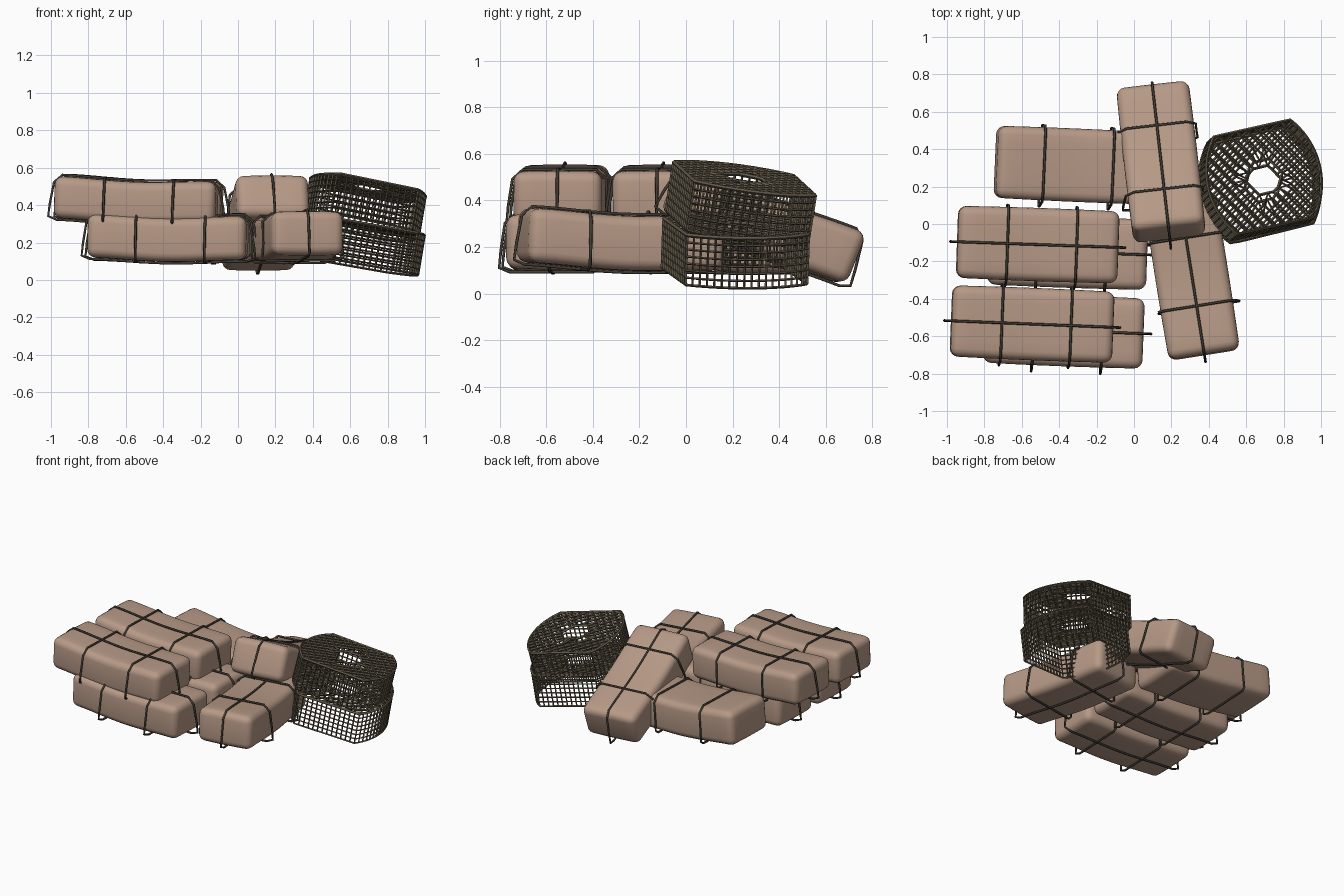
import bpy, bmesh, math
from mathutils import Matrix, Vector

if "Cube" in bpy.data.objects:
    bpy.data.objects.remove(bpy.data.objects["Cube"])

R = math.radians


def material(name, rgb):
    m = bpy.data.materials.new(name)
    m.diffuse_color = (*rgb, 1)
    m.use_nodes = True
    m.node_tree.nodes["Principled BSDF"].inputs["Base Color"].default_value = m.diffuse_color
    return m


CLOTH = material("tan cloth", (0.47, 0.32, 0.24))
ROPE = material("dark rope", (0.05, 0.042, 0.031))
WICKER = material("dark wicker", (0.12, 0.097, 0.064))


def add_object(name, data, mat, matrix):
    data.materials.append(mat)
    ob = bpy.data.objects.new(name, data)
    ob.matrix_world = matrix
    bpy.context.collection.objects.link(ob)
    return ob


def sag(x, length):
    return -0.008 * math.cos(2 * math.pi * x / length)


# soft rounded bale, bent slightly along its length
def bale_mesh(name, L, W, H):
    bm = bmesh.new()
    bmesh.ops.create_cube(bm, size=1)
    bmesh.ops.scale(bm, vec=(L, W, H), verts=bm.verts)
    bmesh.ops.bevel(bm, geom=bm.edges[:], offset=0.045, segments=4,
                    profile=0.5, affect='EDGES')
    for axis, size, cuts in ((0, L, 14), (1, W, 6)):
        n = Vector((0, 0, 0))
        n[axis] = 1
        for i in range(1, cuts):
            co = n * ((i / cuts - 0.5) * (size - 0.09))
            bmesh.ops.bisect_plane(bm, geom=bm.verts[:] + bm.edges[:] + bm.faces[:],
                                   plane_co=co, plane_no=n)
    for v in bm.verts:
        u, w = 2 * v.co.x / L, 2 * v.co.y / W
        v.co.z *= 0.97 + 0.04 * (1 - w * w)
        v.co.z += sag(v.co.x, L)
        v.co.y *= 0.985 + 0.02 * (1 - u * u)
    for f in bm.faces:
        f.smooth = True
    me = bpy.data.meshes.new(name)
    bm.to_mesh(me)
    bm.free()
    return me


# closed rope loop through the given points
def rope(name, pts, matrix):
    cu = bpy.data.curves.new(name, 'CURVE')
    cu.dimensions = '3D'
    cu.bevel_depth = 0.007
    cu.bevel_resolution = 1
    sp = cu.splines.new('POLY')
    sp.points.add(len(pts) - 1)
    for p, c in zip(sp.points, pts):
        p.co = (*c, 1)
    sp.use_cyclic_u = True
    add_object(name, cu, ROPE, matrix)


# loop outline: snug on top, loose toward the lower ends
def loop_profile(a, h, loose_neg, loose_pos):
    t, c = h + 0.006, 0.035
    pts = [(-a + 0.01, -h - 0.006), (-a - loose_neg, -h + 0.012),
           (-a - loose_neg * 0.8, -h * 0.3), (-a - 0.01, h - c), (-a + c, t)]
    pts += [(-a + c + (2 * a - 2 * c) * i / 12, t) for i in range(1, 12)]
    pts += [(a - c, t), (a + 0.01, h - c), (a + loose_pos * 0.8, -h * 0.3),
            (a + loose_pos, -h + 0.012), (a - 0.01, -h - 0.006)]
    pts += [(a - c - (2 * a - 2 * c) * i / 12, -t) for i in range(13)]
    return pts


def bale(name, loc, size, yaw, pitch, long_rope=True):
    L, W, H = size
    mw = Matrix.Translation(loc) @ Matrix.Rotation(R(yaw), 4, 'Z') \
        @ Matrix.Rotation(R(pitch), 4, 'Y')
    add_object(name, bale_mesh(name, L, W, H), CLOTH, mw)
    h = H / 2 + 0.002
    for k, x in enumerate((-0.165, 0.205)):
        pts = [(x, y, z + sag(x, L)) for y, z in loop_profile(W / 2, h, 0.035, 0.012)]
        rope(f"{name}_cross_rope_{k + 1}", pts, mw)
    if long_rope:
        pts = [(x, 0, z + sag(x, L)) for x, z in loop_profile(L / 2, h, 0.035, 0.045)]
        rope(name + "_long_rope", pts, mw)


# lower layer, upper layer and the leaning bale
bale("lower_back_bale", (-0.325, 0.315, 0.232), (0.83, 0.39, 0.24), -2.5, 4.5, False)
bale("lower_middle_bale", (-0.355, -0.15, 0.222), (0.85, 0.38, 0.235), -2, 0.5)
bale("lower_front_bale", (-0.375, -0.57, 0.222), (0.85, 0.38, 0.235), -2.2, 1)
bale("lower_right_bale", (0.31, -0.28, 0.225), (0.85, 0.39, 0.235), 99, 2.5)
bale("upper_middle_bale", (-0.515, -0.11, 0.42), (0.86, 0.39, 0.225), -2, 2)
bale("upper_front_bale", (-0.545, -0.535, 0.42), (0.865, 0.385, 0.225), -2.3, 2)
bale("leaning_bale", (0.145, 0.33, 0.297), (0.83, 0.395, 0.24), -83.5, -22)


# basket outline: two arcs joined by two straight sides
def outline():
    rad, half = 0.425, math.asin(0.268 / 0.425)
    off = 0.308 - rad
    arc = [(off + rad * math.cos(a), rad * math.sin(a))
           for a in [half * (2 * i / 18 - 1) for i in range(19)]]
    x0 = arc[-1][0]
    flat = [(x0 - 2 * x0 * i / 13, 0.268) for i in range(1, 13)]
    first = arc + flat
    return first + [(-x, -y) for x, y in first]


def lattice(name, bm, mw, thick):
    me = bpy.data.meshes.new(name)
    bm.to_mesh(me)
    bm.free()
    ob = add_object(name, me, WICKER, mw)
    mod = ob.modifiers.new("strands", 'WIREFRAME')
    mod.thickness = thick
    mod.offset = 0
    mod.use_even_offset = False
    mod.use_boundary = True


# woven side wall
def basket_wall(name, h, mw):
    bm = bmesh.new()
    rows = [[bm.verts.new((x, y, h * (i / 7 - 0.5))) for x, y in outline()] for i in range(8)]
    n = len(rows[0])
    for a, b in zip(rows, rows[1:]):
        for i in range(n):
            j = (i + 1) % n
            bm.faces.new((a[i], a[j], b[j], b[i]))
    lattice(name, bm, mw, 0.014)


# woven lid with a six-sided opening
def basket_lid(name, z, mw):
    bm = bmesh.new()
    bmesh.ops.create_grid(bm, x_segments=21, y_segments=21, size=0.45)
    bmesh.ops.rotate(bm, verts=bm.verts, cent=(0, 0, 0), matrix=Matrix.Rotation(R(31), 3, 'Z'))
    pts = outline()
    for p, q in zip(pts, pts[1:] + pts[:1]):
        bmesh.ops.bisect_plane(bm, geom=bm.verts[:] + bm.edges[:] + bm.faces[:],
                               plane_co=(*p, 0), plane_no=(q[1] - p[1], p[0] - q[0], 0),
                               clear_outer=True)
    bmesh.ops.delete(bm, geom=[v for v in bm.verts if v.co.length < 0.085], context='VERTS')
    for v in bm.verts:
        if v.is_boundary and v.co.length < 0.15:
            a = math.atan2(v.co.y, v.co.x) % R(60) - R(30)
            v.co = v.co.normalized() * 0.09 / math.cos(a)
    bmesh.ops.translate(bm, verts=bm.verts, vec=(0, 0, z))
    lattice(name, bm, mw, 0.018)


for name, loc, tx, ty in (("lower_basket", (0.672, 0.212, 0.182), -2, 9.5),
                          ("upper_basket", (0.677, 0.235, 0.388), -9, 9.5)):
    mw = Matrix.Translation(loc) @ Matrix.Rotation(R(tx), 4, 'X') \
        @ Matrix.Rotation(R(ty), 4, 'Y') @ Matrix.Rotation(R(14), 4, 'Z')
    height = 0.215
    basket_wall(name + "_wall", height, mw)
    basket_lid(name + "_top", height / 2, mw)
